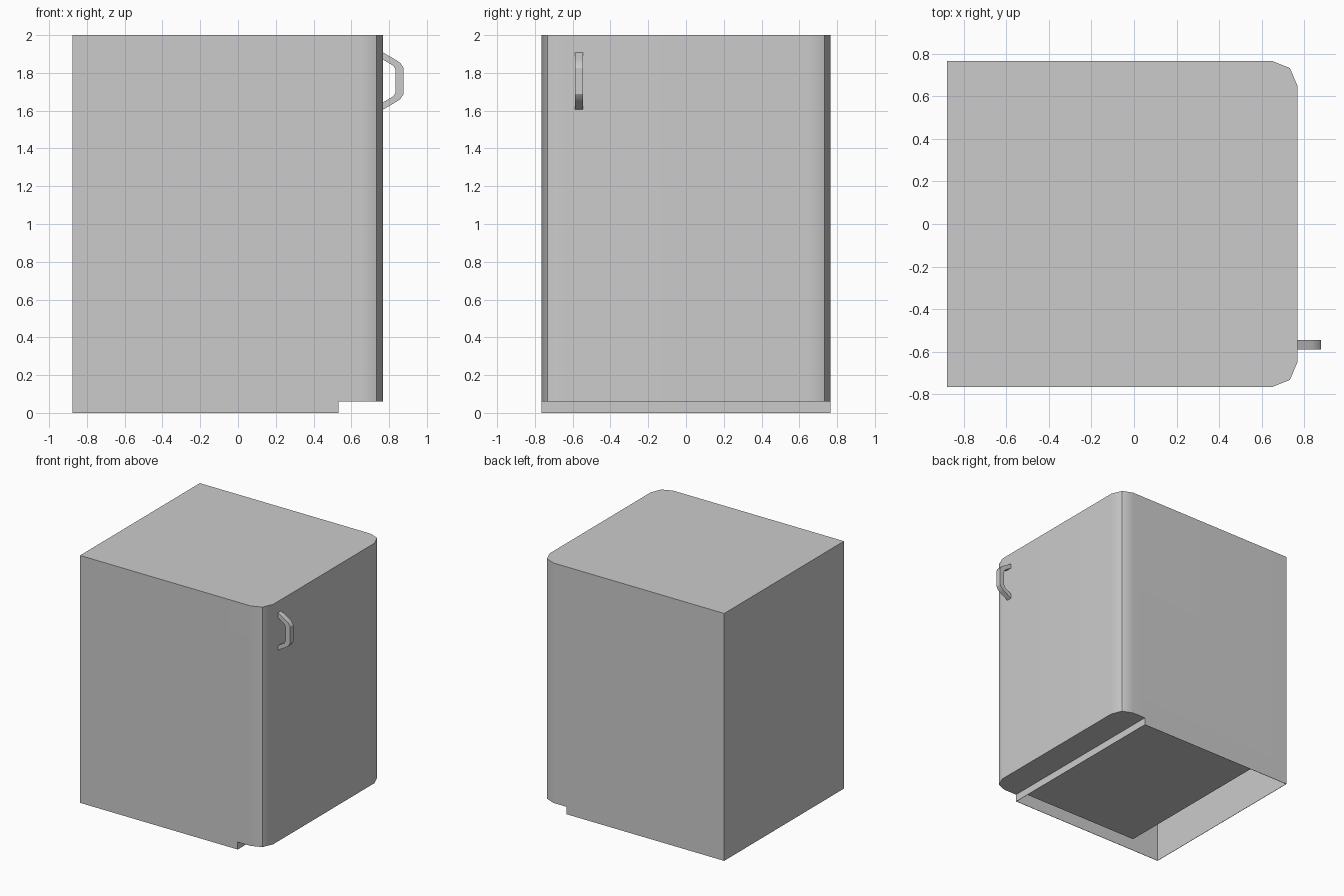
import bpy, bmesh
from mathutils import Vector

if "Cube" in bpy.data.objects:
    bpy.data.objects.remove(bpy.data.objects["Cube"])


def prism(name, points, direction):
    """Extrude a closed planar outline along a direction."""
    bm = bmesh.new()
    face = bm.faces.new([bm.verts.new(p) for p in points])
    ext = bmesh.ops.extrude_face_region(bm, geom=[face])
    moved = [g for g in ext["geom"] if isinstance(g, bmesh.types.BMVert)]
    bmesh.ops.translate(bm, verts=moved, vec=Vector(direction))
    bmesh.ops.recalc_face_normals(bm, faces=bm.faces)
    mesh = bpy.data.meshes.new(name)
    bm.to_mesh(mesh)
    bm.free()
    obj = bpy.data.objects.new(name, mesh)
    bpy.context.collection.objects.link(obj)
    return obj


def box(name, x0, x1, y, z0, z1):
    """Box symmetric in y."""
    return prism(name, [(x0, -y, z0), (x1, -y, z0), (x1, y, z0), (x0, y, z0)],
                 (0, 0, z1 - z0))


def activate(obj):
    bpy.ops.object.select_all(action='DESELECT')
    obj.select_set(True)
    bpy.context.view_layer.objects.active = obj


def cut_box(obj, *size):
    cutter = box("cutter", *size)
    cutter.hide_render = True
    activate(obj)
    mod = obj.modifiers.new("cut", 'BOOLEAN')
    mod.operation = 'DIFFERENCE'
    mod.solver = 'EXACT'
    mod.object = cutter
    bpy.ops.object.modifier_apply(modifier=mod.name)
    bpy.data.objects.remove(cutter)


BACK, FRONT, HALF, STEP, WALL = -0.877, 0.768, 0.765, 0.533, 0.003

# Cabinet with the two door-side corners rounded
corner = [(0.65, HALF), (0.732, 0.732), (FRONT, 0.647)]
plan = [(BACK, HALF)] + corner + [(x, -y) for x, y in reversed(corner)] + [(BACK, -HALF)]
body = prism("cabinet", [(x, y, 0) for x, y in plan], (0, 0, 2))

# Toe kick under the door, then hollow out the cabinet from below
cut_box(body, STEP, 1.0, 1.0, -0.1, 0.06)
cut_box(body, BACK + WALL, STEP - WALL, HALF - WALL, -0.1, 2 - WALL)

activate(body)
bpy.ops.object.shade_smooth_by_angle(angle=0.52)
weighted = body.modifiers.new("even_shading", 'WEIGHTED_NORMAL')
weighted.keep_sharp = True

# Inner compartment, inset from the shell and well clear of the rear wall
box("inner_liner", -0.587, STEP - WALL, HALF - 0.054, 0.06, 1.94)

# Bent bar handle, outline mirrored about its middle height
MID = 1.757
outer = [(0.765, 0.153), (0.835, 0.112), (0.86, 0.095), (0.877, 0.068)]
inner = [(0.765, 0.115), (0.815, 0.085), (0.828, 0.073), (0.835, 0.058)]
loop = (outer + [(x, -z) for x, z in reversed(outer)]
        + [(x, -z) for x, z in inner] + list(reversed(inner)))
handle = prism("door_handle", [(x, -0.588, MID + z) for x, z in loop], (0, 0.043, 0))
activate(handle)
bpy.ops.object.shade_smooth_by_angle(angle=0.52)
